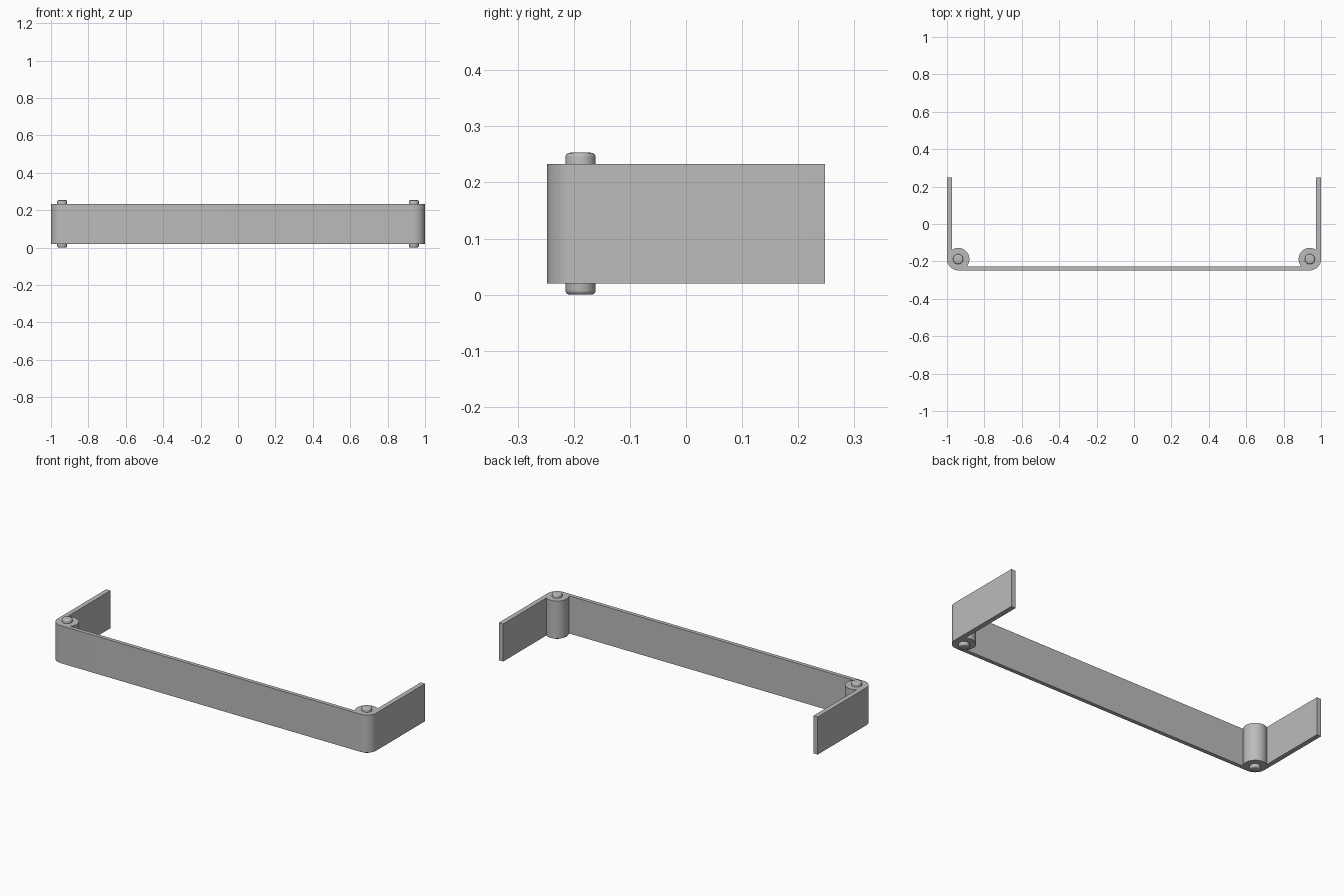
import bpy, bmesh
from math import asin, acos, cos, sin, pi

if "Cube" in bpy.data.objects:
    bpy.data.objects.remove(bpy.data.objects["Cube"], do_unlink=True)

grey = bpy.data.materials.new("plain grey")
grey.use_nodes = True
colour = (0.5, 0.5, 0.5, 1)
grey.diffuse_color = colour
grey.node_tree.nodes["Principled BSDF"].inputs["Base Color"].default_value = colour

DEPTH = 0.248                # half the depth
R = 0.06                     # hinge barrel and corner radius
CX, CY = 1 - R, R - DEPTH    # hinge axis
ARM, FRONT = 0.027, 0.022    # wall thicknesses
LOW, HIGH = 0.02, 0.233


def arc(start, end, steps):
    angles = [start + (end - start) * i / steps for i in range(steps + 1)]
    return [(CX + R * cos(a), CY + R * sin(a)) for a in angles]


def finish(obj):
    obj.data.materials.append(grey)
    bpy.context.view_layer.objects.active = obj
    bpy.ops.object.select_all(action='DESELECT')
    obj.select_set(True)
    bpy.ops.object.shade_smooth_by_angle(angle=pi / 6)


def add_object(name, bm):
    mesh = bpy.data.meshes.new(name)
    bm.normal_update()
    bm.to_mesh(mesh)
    bm.free()
    obj = bpy.data.objects.new(name, mesh)
    bpy.context.collection.objects.link(obj)
    finish(obj)
    return obj


# Bracket: rounded corner, side arm, hinge barrel, then back along the front wall
arm_meets = acos((R - ARM) / R)
wall_meets = pi + asin((R - FRONT) / R)
half = arc(-pi / 2, 0, 16)
half += [(1, DEPTH), (1 - ARM, DEPTH)]
half += arc(arm_meets, wall_meets, 28)
outline = half + [(-x, y) for x, y in reversed(half)]

bm = bmesh.new()
base = bm.faces.new([bm.verts.new((x, y, LOW)) for x, y in outline])
top = bmesh.ops.extrude_face_region(bm, geom=[base], use_keep_orig=True)
bmesh.ops.translate(bm, vec=(0, 0, HIGH - LOW),
                    verts=[v for v in top["geom"] if isinstance(v, bmesh.types.BMVert)])
bmesh.ops.recalc_face_normals(bm, faces=bm.faces)
add_object("bracket", bm)

# Hinge pins with rounded ends
PIN_R, PIN_H = 0.027, 0.253
for side, name in ((1, "left_hinge_pin"), (-1, "right_hinge_pin")):
    bm = bmesh.new()
    bmesh.ops.create_cone(bm, cap_ends=True, segments=40,
                          radius1=PIN_R, radius2=PIN_R, depth=PIN_H)
    rims = [e for e in bm.edges if abs(e.verts[0].co.z - e.verts[1].co.z) < 0.001]
    bmesh.ops.bevel(bm, geom=rims, offset=0.008, segments=4, profile=0.5,
                    affect='EDGES')
    pin = add_object(name, bm)
    pin.location = (side * CX, CY, PIN_H / 2)
